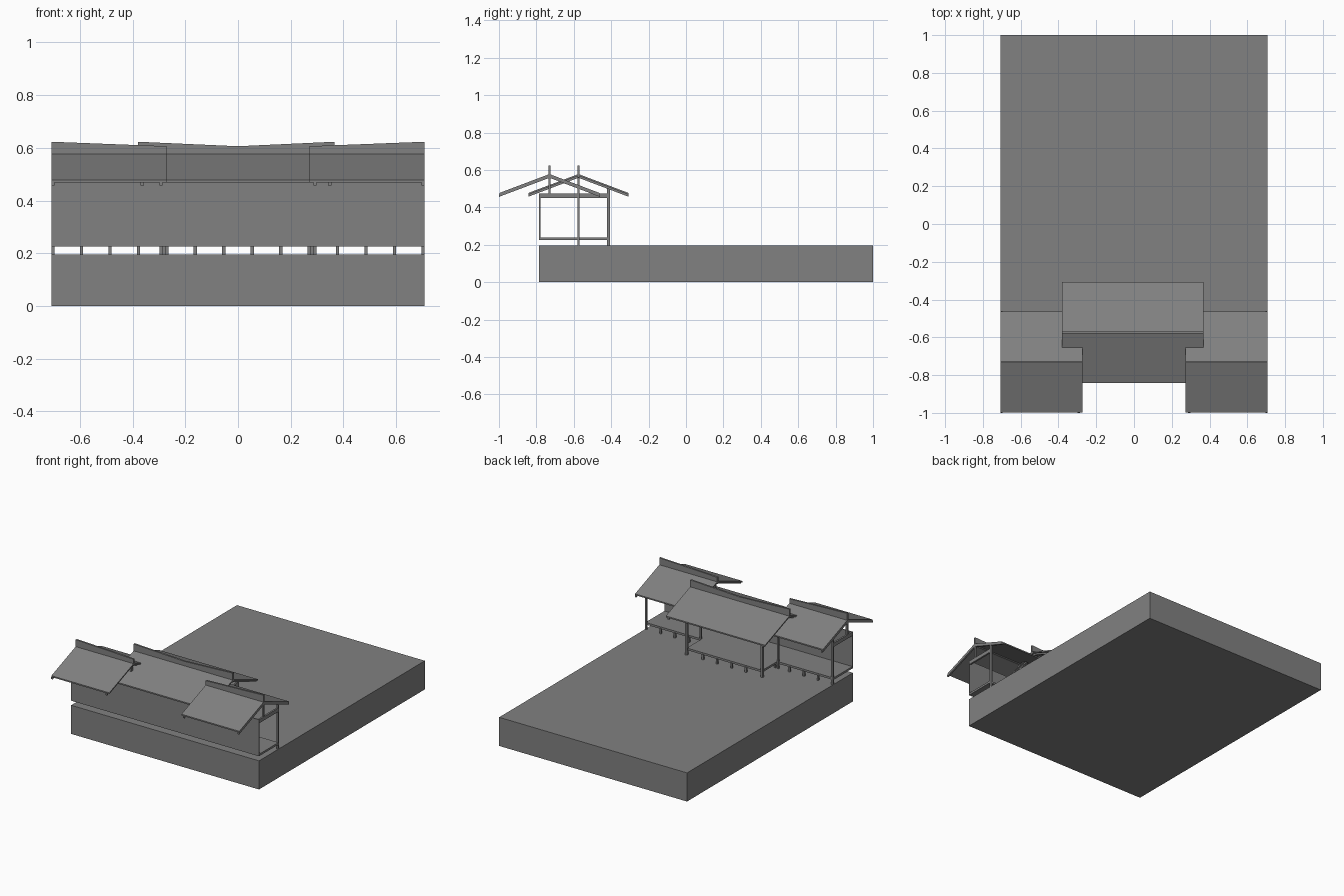
import bpy
import bmesh

cube = bpy.data.objects.get("Cube")
if cube:
    bpy.data.objects.remove(cube, do_unlink=True)

grey = bpy.data.materials.new("plain grey")
grey.use_nodes = True
COLOUR = (0.22, 0.22, 0.22, 1)
grey.diffuse_color = COLOUR
grey.node_tree.nodes["Principled BSDF"].inputs["Base Color"].default_value = COLOUR


def extrude(name, points, offset):
    """Extrude one flat polygon along an offset."""
    bm = bmesh.new()
    face = bm.faces.new([bm.verts.new(p) for p in points])
    moved = bmesh.ops.extrude_face_region(bm, geom=[face])["geom"]
    bmesh.ops.translate(bm, vec=offset, verts=[v for v in moved if isinstance(v, bmesh.types.BMVert)])
    bmesh.ops.recalc_face_normals(bm, faces=bm.faces)
    mesh = bpy.data.meshes.new(name)
    bm.to_mesh(mesh)
    bm.free()
    mesh.materials.append(grey)
    obj = bpy.data.objects.new(name, mesh)
    bpy.context.collection.objects.link(obj)
    return obj


def box(name, x0, x1, y0, y1, z0, z1):
    return extrude(name, [(x0, y0, z0), (x1, y0, z0), (x1, y1, z0), (x0, y1, z0)], (0, 0, z1 - z0))


def post(name, x, y, z0, z1, r=0.006):
    return box(name, x - r, x + r, y - r, y + r, z0, z1)


def gable(name, x0, x1, ridge_y, span, top, thick):
    """Bent strip following both roof slopes, extruded along x."""
    drop = 0.1 * span / 0.265
    upper = [(-span, top - drop), (0, top), (span, top - drop)]
    lower = [(y, z - thick) for y, z in reversed(upper)]
    return extrude(name, [(x0, ridge_y + y, z) for y, z in upper + lower], (x1 - x0, 0, 0))


def ridge(name, y, profile):
    """Upright ridge board with a sloping top, profile given as (x, top z)."""
    base = [(profile[-1][0], 0.56), (profile[0][0], 0.56)]
    return extrude(name, [(x, y - 0.006, z) for x, z in profile + base], (0, 0.012, 0))


W = 0.708            # half width
FRONT = -0.785       # front wall line
SIDE_BACK = -0.575   # rear post line of the wings
MID_BACK = -0.415    # rear post line of the middle hall
SIDE_RIDGE = -0.73
MID_X = 0.285        # where the hall meets the wings
GROUND, FLOOR, EAVE = 0.195, 0.24, 0.475

# Ground block, floors and the long front wall
box("ground_block", -W, W, FRONT, 1, 0, GROUND)
box("middle_floor", -MID_X, MID_X, FRONT, MID_BACK, 0.226, FLOOR)
box("front_wall", -W, W, FRONT, FRONT + 0.006, 0.226, EAVE)

# Short piers below the rear edges of the floors
for i in range(14):
    x = -0.702 + i * 1.404 / 13
    post("floor_pier", x, MID_BACK if abs(x) < MID_X - 0.03 else SIDE_BACK, GROUND, 0.23)

# Middle roof with its ridge board
gable("middle_roof", -0.38, 0.367, SIDE_BACK, 0.267, 0.578, 0.009)
ridge("middle_ridge_board", SIDE_BACK, [(-0.38, 0.623), (0, 0.606), (0.367, 0.623)])
for x in (-0.363, 0.348):
    gable("middle_rafter", x - 0.006, x + 0.006, SIDE_BACK, 0.267, 0.57, 0.012)

for s in (-1, 1):
    # Wing floor, roof and ridge board
    a, b = sorted((s * MID_X, s * W))
    box("wing_floor", a, b, FRONT, SIDE_BACK, 0.226, FLOOR)
    a, b = sorted((s * 0.272, s * W))
    gable("wing_roof", a, b, SIDE_RIDGE, 0.267, 0.578, 0.009)
    ridge("wing_ridge_board", SIDE_RIDGE, [(s * 0.272, 0.606), (s * W, 0.623)])

    # Frames at both ends of the wing
    for x in (s * 0.292, s * 0.702):
        gable("wing_rafter", x - 0.006, x + 0.006, SIDE_RIDGE, 0.27, 0.57, 0.012)
        box("wing_tie_beam", x - 0.006, x + 0.006, FRONT, SIDE_BACK, 0.45, EAVE)
        post("wing_king_post", x, SIDE_RIDGE, EAVE, 0.565)
        post("wing_rear_post", x, SIDE_BACK, GROUND, 0.508)

    # Frames at both ends of the middle hall
    x = s * MID_X
    box("middle_tie_beam", x - 0.006, x + 0.006, FRONT, MID_BACK, 0.45, EAVE)
    post("middle_king_post", x, SIDE_BACK, EAVE, 0.565)
    post("middle_rear_post", x, MID_BACK, GROUND, 0.506, 0.008)
